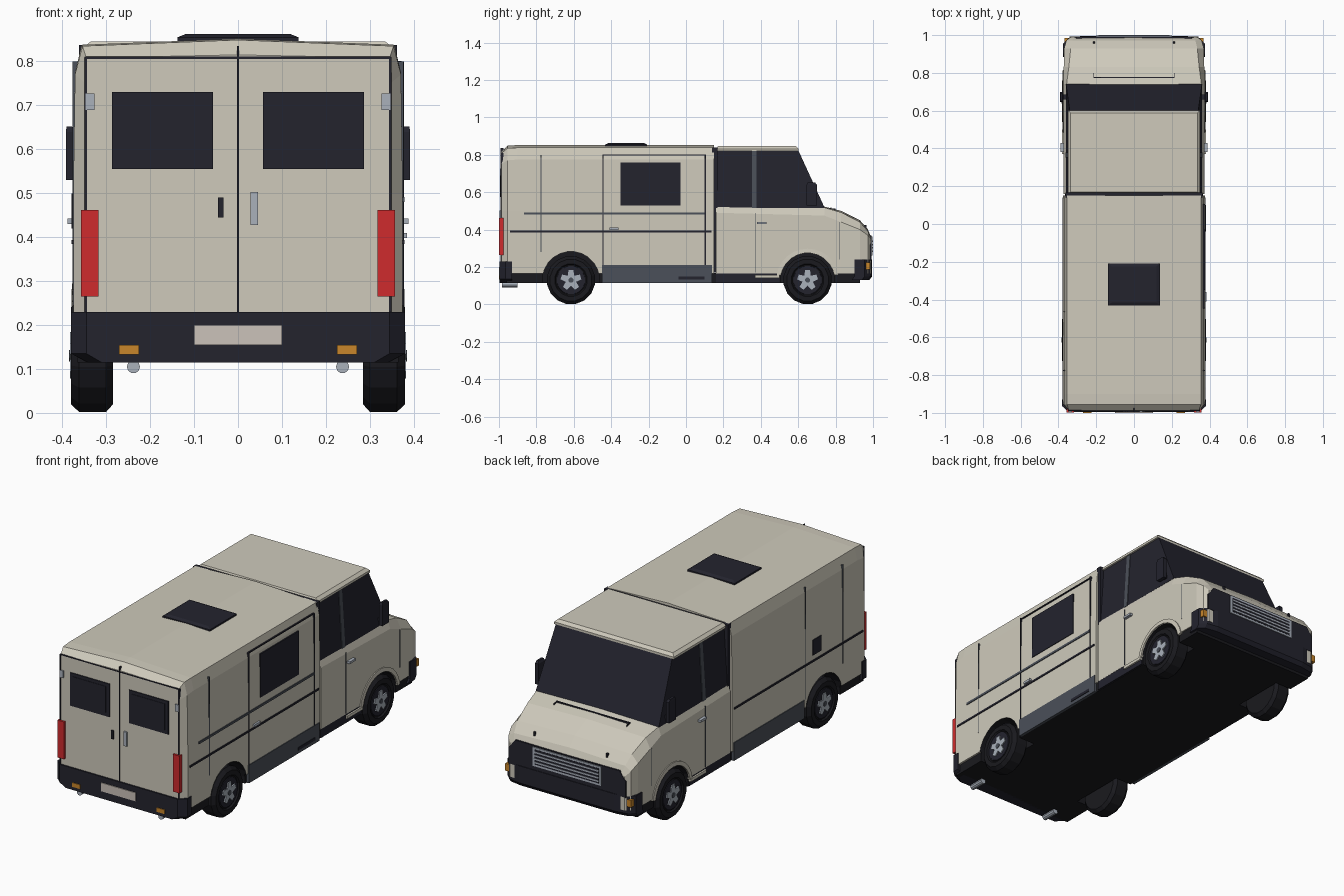
import bpy, bmesh, math

cube = bpy.data.objects.get("Cube")
if cube:
    bpy.data.objects.remove(cube, do_unlink=True)


def material(name, rgb):
    m = bpy.data.materials.new(name)
    m.use_nodes = True
    m.diffuse_color = (*rgb, 1)
    m.node_tree.nodes["Principled BSDF"].inputs["Base Color"].default_value = (*rgb, 1)
    return m


CREAM = material("cream paint", (0.62, 0.59, 0.50))
DARK = material("dark plastic and glass", (0.017, 0.017, 0.027))
BLACK = material("black rubber", (0.010, 0.010, 0.013))
GREY = material("slate grey", (0.07, 0.08, 0.10))
SILVER = material("silver", (0.40, 0.44, 0.50))
RED = material("red lens", (0.62, 0.024, 0.026))
ORANGE = material("orange lens", (0.58, 0.24, 0.024))
PLATE = material("plate beige", (0.60, 0.54, 0.49))


def loft(name, rings, mat):
    """Skin a row of equal rings of points and cap both ends."""
    bm = bmesh.new()
    rows = [[bm.verts.new(p) for p in ring] for ring in rings]
    n = len(rows[0])
    for a, b in zip(rows, rows[1:]):
        for i in range(n):
            j = (i + 1) % n
            bm.faces.new((a[i], a[j], b[j], b[i]))
    bm.faces.new(rows[0])
    bm.faces.new(rows[-1])
    bmesh.ops.recalc_face_normals(bm, faces=bm.faces)
    me = bpy.data.meshes.new(name)
    bm.to_mesh(me)
    bm.free()
    me.materials.append(mat)
    ob = bpy.data.objects.new(name, me)
    bpy.context.collection.objects.link(ob)
    return ob


def rect(x0, x1, y0, y1, z):
    return [(x0, y0, z), (x1, y0, z), (x1, y1, z), (x0, y1, z)]


def box(name, x0, x1, y0, y1, z0, z1, mat):
    return loft(name, [rect(x0, x1, y0, y1, z0), rect(x0, x1, y0, y1, z1)], mat)


def section(y, half):
    """Mirrored cross-section from (x, z) points, bottom to top centre."""
    return [(x, y, z) for x, z in half] + [(-x, y, z) for x, z in reversed(half[:-1])]


def circle(x, y, z, r, n=16):
    return [(x, y + r * math.sin(2 * math.pi * (i + .5) / n),
             z + r * math.cos(2 * math.pi * (i + .5) / n)) for i in range(n)]


def side(name, s, y0, y1, z0, z1, mat, x=0.374, t=0.005):
    """Thin plate on a side wall; s is +1 for left, -1 for right."""
    return box(("left_" if s > 0 else "right_") + name, s * (x - 0.01), s * (x + t), y0, y1, z0, z1, mat)


def back(name, x0, x1, z0, z1, mat, out=0.005):
    """Thin plate on the wall with the twin doors."""
    return box(name, x0, x1, -0.988 - out, -0.975, z0, z1, mat)


# Cargo body with chamfered end and gently crowned roof
full = [(.375, .165), (.375, .5), (.371, .775), (.356, .838), (0, .852)]
end = [(.347, .165), (.347, .5), (.347, .75), (.345, .808), (0, .815)]
brow = [(.375, .165), (.375, .5), (.371, .77), (.354, .835), (0, .849)]
cargo = loft("cargo_body", [section(-.988, end), section(-.955, brow),
                            section(-.90, full), section(.15, full)], CREAM)

# Cab lower body and sloping bonnet: y, side x, shoulder z, top x, top z, crown z
cab_rows = [(.16, .372, .49, .360, .520, .520), (.74, .372, .475, .357, .518, .523),
            (.83, .372, .44, .345, .492, .500), (.93, .370, .40, .335, .440, .450),
            (.972, .358, .37, .325, .392, .402), (.99, .335, .345, .312, .352, .36)]
cab = loft("cab_body", [section(y, [(w, .165), (w, sh), (t, z), (0, c)])
                        for y, w, sh, t, z, c in cab_rows], CREAM)
floor = box("underbody", -.365, .365, -.96, .93, .115, .168, BLACK)

# Wheel arches cut from the body
REAR_Y, FRONT_Y, AXLE = -.615, .65, .13
for y, r, target in ((REAR_Y, .153, cargo), (FRONT_Y, .145, cab),
                     (REAR_Y, .153, floor), (FRONT_Y, .145, floor)):
    for s in (1, -1):
        cutter = loft("arch_cutter", [circle(s * .27, y, AXLE, r, 24),
                                      circle(s * .45, y, AXLE, r, 24)], BLACK)
        cutter.hide_render = True
        mod = target.modifiers.new("arch", "BOOLEAN")
        mod.operation, mod.solver, mod.object = "DIFFERENCE", "EXACT", cutter
        mod.material_mode = "TRANSFER"
        bpy.context.view_layer.objects.active = target
        bpy.ops.object.modifier_apply(modifier=mod.name)
        bpy.data.objects.remove(cutter, do_unlink=True)

# Cab glass, roof and the seal against the cargo body
loft("cab_glass", [rect(-.36, .36, .165, .742, .515), rect(-.340, .340, .165, .6, .825)], DARK)
loft("cab_roof", [rect(-.350, .350, .163, .602, .82), rect(-.350, .350, .163, .602, .832),
                  rect(-.335, .335, .170, .588, .846)], CREAM)
box("cab_seal", -.362, .362, .14, .168, .17, .838, DARK)
loft("roof_hatch", [rect(-.138, .138, -.432, -.208, .845), rect(-.138, .138, -.432, -.208, .855),
                    rect(-.118, .118, -.415, -.225, .863)], DARK)

# Wheels
TYRE = [(.285, .085), (.285, .113), (.300, .13), (.362, .13), (.380, .113), (.380, .088), (.372, .082)]
STAR = [(-.24, .056), (.24, .056), (.628, .029)]
for s in (1, -1):
    for end_name, y in (("rear", REAR_Y), ("front", FRONT_Y)):
        tag = end_name + ("_left_" if s > 0 else "_right_")
        loft(tag + "tyre", [circle(s * x, y, AXLE, r) for x, r in TYRE], BLACK)
        loft(tag + "rim", [circle(s * x, y, AXLE, r) for x, r in ((.36, .08), (.376, .076))], DARK)
        spokes = [(k * math.tau / 5 + a, r) for k in range(5) for a, r in STAR]
        loft(tag + "star", [[(s * x, y + r * math.sin(a), AXLE + r * math.cos(a))
                             for a, r in spokes] for x in (.37, .382)], SILVER)
        loft(tag + "hub", [circle(s * x, y, AXLE, .014, 8) for x in (.37, .385)], GREY)

# Parts found on both sides
for s in (1, -1):
    side("skirt", s, -.45, .14, .115, .21, GREY)
    side("lower_rub_strip", s, -.94, .135, .384, .394, DARK)
    side("rear_panel_seam", s, -.778, -.773, .28, .80, GREY, .368, .0085)
    side("cab_door_seam", s, .368, .372, .17, .49, GREY, .371, .003)
    side("fender_seam", s, .818, .821, .24, .44, GREY, .371, .003)
    side("cab_handle", s, .38, .43, .43, .442, SILVER, .372, .016)
    side("cab_step", s, .37, .50, .142, .158, CREAM, .368, .012)
    side("sill", s, .16, .50, .118, .168, DARK, .366)
    # Window pillar follows the leaning glass
    loft("cab_pillar", [rect(s * .34, s * .363, .352, .378, .515),
                        rect(s * .32, s * .343, .352, .378, .825)], GREY)
    # Mirror and its arm
    loft("mirror", [rect(s * .372, s * .392, .645, .70, .53), rect(s * .372, s * .392, .645, .70, .64),
                    rect(s * .378, s * .390, .650, .69, .652)], DARK)
    box("mirror_arm", s * .33, s * .38, .66, .685, .54, .56, DARK)
    # Raised lip over the front wheel
    lip = []
    for k in range(13):
        a = math.radians(-80 + k * 160 / 12)
        lip.append([(s * x, FRONT_Y + r * math.sin(a), AXLE + r * math.cos(a))
                    for x, r in ((.36, .146), (.379, .146), (.377, .168), (.36, .168))])
    loft("front_arch_lip", lip, CREAM)

    # Door-end details
    back("rear_door_edge", s * .344, s * .349, .17, .81, DARK, .003)
    back("rear_window", s * .057, s * .287, .555, .73, DARK)
    back("rear_window_pane", s * .077, s * .268, .575, .713, DARK, .007)
    back("rear_hinge", s * .327, s * .347, .69, .727, SILVER, .006)
    box("tail_lamp", s * .318, s * .357, -.999, -.962, .265, .462, RED)
    box("rear_reflector", s * .225, s * .271, -1.0, -.98, .133, .155, ORANGE)
    loft("exhaust_tip", [[(s * .238 + .015 * math.cos(k * math.tau / 10), y,
                           .105 + .015 * math.sin(k * math.tau / 10)) for k in range(10)]
                         for y in (-.985, -.90)], SILVER)
    box("front_indicator", s * .335, s * .368, .953, .984, .187, .225, ORANGE)

# Sliding door on the left wall
side("sliding_window", 1, -.35, -.03, .53, .76, DARK, .372, .006)
side("upper_rail", 1, -.865, .10, .480, .492, GREY)
side("sliding_handle", 1, -.41, -.36, .398, .410, SILVER, .376, .009)
side("skirt_step", 1, -.04, .10, .133, .148, DARK, .378, .004)
for y in (-.447, .10):
    side("sliding_door_seam", 1, y, y + .006, .21, .80, DARK, .369, .0085)
side("sliding_door_top", 1, -.447, .106, .795, .801, DARK, .366, .006)

# Plain right wall
side("fuel_flap", -1, -.59, -.52, .42, .50, DARK)
side("panel_seam", -1, -.466, -.462, .21, .80, GREY, .368, .0085)

# Twin doors
back("door_gap", -.0025, .0025, .225, .835, DARK, .004)
back("door_top_gap", -.347, .347, .806, .811, DARK, .003)
back("door_lock", -.046, -.033, .445, .49, DARK, .008)
back("door_handle", .028, .046, .428, .503, SILVER, .008)

# Rear bumper, wrapped round the corners
rear_plan = [(-.38, -.93), (-.38, -.965), (-.345, -.996), (.345, -.996), (.38, -.965), (.38, -.93)]
loft("rear_bumper", [[(x * w, y, z) for x, y in rear_plan]
                     for w, z in ((.90, .115), (1, .135), (1, .23))], DARK)
box("number_plate", -.10, .10, -1.0, -.98, .155, .20, PLATE)

# Front bumper, nose panel and grille
front_plan = [(-.375, .90), (-.375, .955), (-.345, .984), (-.28, .995),
              (.28, .995), (.345, .984), (.375, .955), (.375, .90)]
loft("front_bumper", [[(x, y - d, z) for x, y in front_plan]
                      for d, z in ((.015, .13), (0, .15), (0, .24))], DARK)
nose = [(-.342, .235), (.342, .235), (.342, .32), (.305, .368), (-.305, .368), (-.342, .32)]
loft("nose_panel", [[(x, y, z) for x, z in nose] for y in (.965, .992)], DARK)
box("grille_frame", -.20, .20, .98, .997, .262, .362, SILVER)
box("grille_recess", -.188, .188, .98, .998, .272, .352, DARK)
for k in range(4):
    z = .280 + k * .018
    box("grille_slat", -.188, .188, .98, 1.0, z, z + .008, SILVER)

# Bonnet vent line
box("bonnet_gap", -.215, .215, .772, .779, .50, .517, DARK)
for s in (1, -1):
    box("bonnet_gap_end", s * .211, s * .215, .775, .80, .495, .513, DARK)
    box("bonnet_washer", s * .207, s * .217, .955, .965, .40, .424, DARK)
